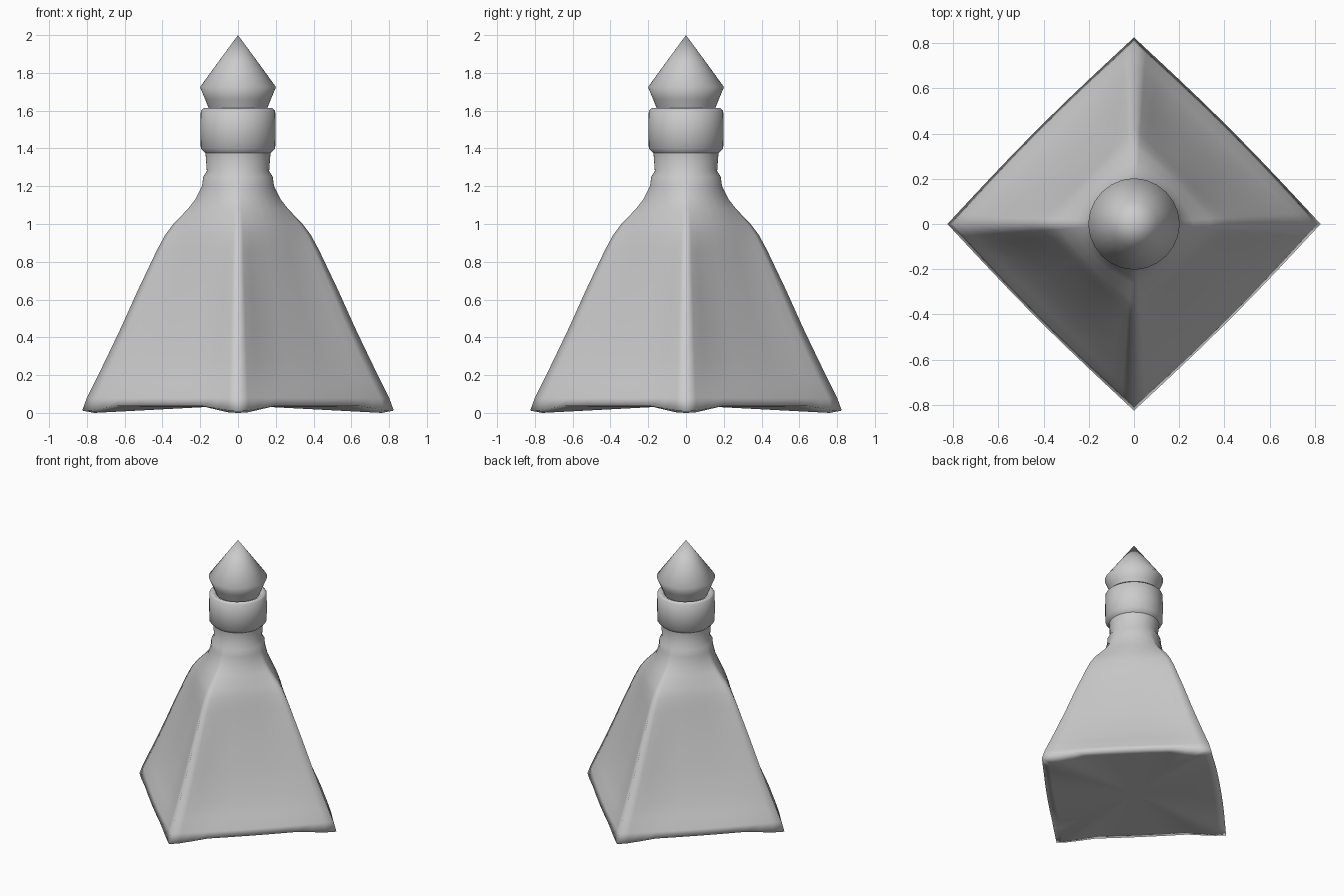
import bpy, bmesh, math

if "Cube" in bpy.data.objects:
    bpy.data.objects.remove(bpy.data.objects["Cube"])

# Angles measured from each face middle; tight spacing next to the corners
QUARTER = [-45, -41, -36, -28, -15, 0, 15, 28, 36, 41]


def loft(name, rings, bottom=None, top=False):
    """Loft rings of (z, corner radius, face radius, panel recess, edge lift).
    Corners lie on the axes; equal radii give a circle."""
    bm = bmesh.new()
    loops = []
    for z, c, f, recess, lift in rings:
        k = math.log(c / f) / math.log(math.sqrt(2))
        loop = []
        for q in range(4):
            for phi in QUARTER:
                cos = math.cos(math.radians(phi))
                inner = min(1, max(0, (42 - abs(phi)) / 14))
                r = f * (1 / cos) ** k - recess * inner / cos
                a = math.radians(90 * q + 45 + phi)
                loop.append(bm.verts.new((r * math.cos(a), r * math.sin(a), z + lift * inner)))
        loops.append(loop)
    n = len(loops[0])
    for lo, hi in zip(loops, loops[1:]):
        for j in range(n):
            bm.faces.new((lo[j], lo[(j + 1) % n], hi[(j + 1) % n], hi[j]))
    # Underside as a fan; ends hidden inside other parts stay open
    if bottom is not None:
        mid = bm.verts.new((0, 0, bottom))
        for j in range(n):
            bm.faces.new((loops[0][(j + 1) % n], loops[0][j], mid))
    if top:
        bmesh.ops.pointmerge(bm, verts=loops[-1], merge_co=(0, 0, rings[-1][0]))
    bmesh.ops.recalc_face_normals(bm, faces=bm.faces)
    mesh = bpy.data.meshes.new(name)
    bm.to_mesh(mesh)
    bm.free()
    mesh.shade_smooth()
    obj = bpy.data.objects.new(name, mesh)
    bpy.context.collection.objects.link(obj)
    return obj


def turned(points):
    return [(z, r, r, 0, 0) for z, r in points]


# Pyramid body: square foot, faintly recessed panels, round neck
loft("body", [
    (0.0, 0.76, 0.545, 0, 0.035),
    (0.012, 0.825, 0.598, 0, 0.025),
    (0.08, 0.80, 0.583, 0, 0),
    (0.16, 0.76, 0.545, 0.006, 0),
    (0.27, 0.706, 0.502, 0.014, 0),
    (0.45, 0.62, 0.44, 0.016, 0),
    (0.65, 0.53, 0.379, 0.016, 0),
    (0.86, 0.43, 0.314, 0.010, 0),
    (0.94, 0.387, 0.290, 0.004, 0),
    (1.00, 0.342, 0.264, 0, 0),
    (1.08, 0.265, 0.228, 0, 0),
    (1.13, 0.226, 0.205, 0, 0),
    (1.20, 0.191, 0.188, 0, 0),
    (1.25, 0.184, 0.183, 0, 0),
    (1.28, 0.165, 0.165, 0, 0),
    (1.375, 0.172, 0.172, 0, 0),
], bottom=0.04)

# Round collar above the neck
loft("collar", turned([(1.375, 0.172), (1.40, 0.197), (1.50, 0.199),
                       (1.60, 0.197), (1.615, 0.18), (1.60, 0.15)]))

# Pointed finial
loft("finial", turned([(1.60, 0.15), (1.66, 0.174), (1.725, 0.201),
                       (1.86, 0.103), (2.0, 0.001)]), top=True)
